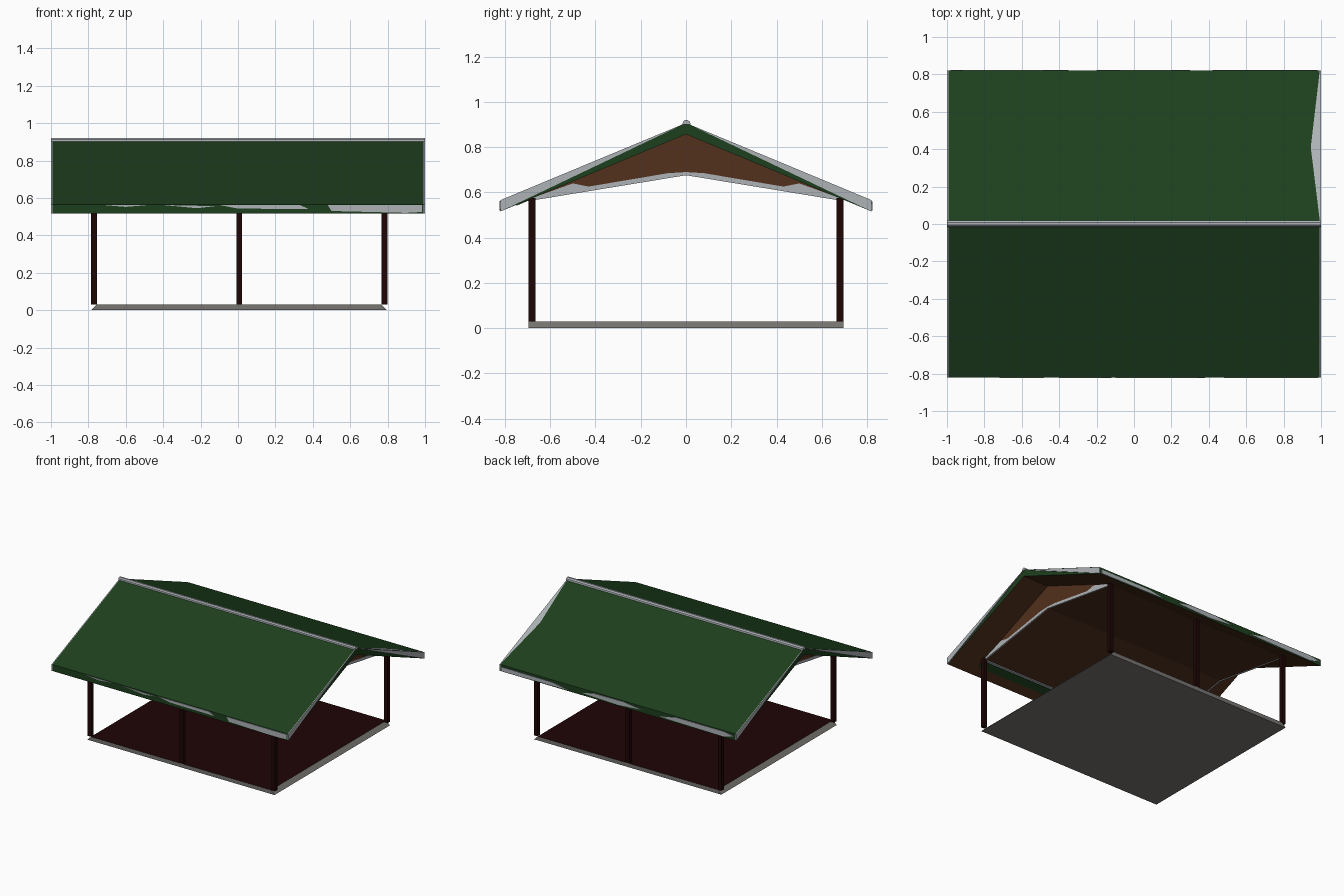
import bpy, bmesh

cube = bpy.data.objects.get("Cube")
if cube:
    bpy.data.objects.remove(cube, do_unlink=True)


def material(name, rgb):
    m = bpy.data.materials.new(name)
    m.use_nodes = True
    m.diffuse_color = (*rgb, 1)
    m.node_tree.nodes["Principled BSDF"].inputs["Base Color"].default_value = (*rgb, 1)
    return m


GREEN = material("roof green", (0.0125, 0.05, 0.0125))
TRIM = material("pale grey trim", (0.42, 0.45, 0.47))
STONE = material("concrete grey", (0.19, 0.18, 0.17))
MAROON = material("dark maroon", (0.013, 0.0015, 0.0015))
BROWN = material("wood brown", (0.085, 0.03, 0.012))


def prism(name, outline, start, end, mats, axis="x", rule=None):
    """Extrude an outline along x (points are y, z) or along y (points are x, z)."""
    bm = bmesh.new()
    rings = []
    for d in (start, end):
        rings.append([bm.verts.new((d, a, z) if axis == "x" else (a, d, z))
                      for a, z in outline])
    n = len(outline)
    for ring in rings:
        bm.faces.new(ring)
    for i in range(n):
        j = (i + 1) % n
        bm.faces.new((rings[0][i], rings[0][j], rings[1][j], rings[1][i]))
    bmesh.ops.recalc_face_normals(bm, faces=bm.faces)
    bm.normal_update()
    if rule:
        for f in bm.faces:
            f.material_index = rule(f.normal)
    me = bpy.data.meshes.new(name)
    bm.to_mesh(me)
    bm.free()
    for m in mats:
        me.materials.append(m)
    ob = bpy.data.objects.new(name, me)
    bpy.context.collection.objects.link(ob)
    return ob


def flip(points, s):
    return [(s * a, z) for a, z in points]


RIDGE, EAVE, HALF, THICK = 0.907, 0.566, 0.82, 0.05
END, GABLE = 0.993, 0.78


def roof_z(y):
    return RIDGE - (RIDGE - EAVE) * abs(y) / HALF


# Floor slab: bevelled at the two ends, maroon floor on top
prism("floor_slab", [(-0.785, 0), (0.795, 0), (0.765, 0.03), (-0.755, 0.03)],
      -0.695, 0.695, [STONE, MAROON], "y", lambda n: int(n.z > 0.9))

# Six posts
for side, s in (("front", -1), ("back", 1)):
    for label, x in (("right", -0.77), ("middle", 0.007), ("left", 0.783)):
        prism(f"{side}_{label}_post",
              [(x - 0.015, 0.03), (x + 0.015, 0.03),
               (x + 0.015, 0.575), (x - 0.015, 0.575)],
              s * 0.665, s * 0.695, [MAROON], "y")

# Exposed pale patches along each eave edge
PATCHES = {
    "front": [
        [(0.48, 0.562), (0.985, 0.562), (0.985, 0.525), (0.9, 0.52), (0.5, 0.53)],
        [(-0.1, 0.562), (0.33, 0.562), (0.38, 0.54), (0.0, 0.543)],
        [(-0.4, 0.562), (-0.12, 0.556), (-0.22, 0.545)],
        [(-0.72, 0.562), (-0.48, 0.562), (-0.6, 0.552)],
    ],
    "back": [
        [(-0.98, 0.545), (-0.9, 0.56), (-0.5, 0.56), (-0.35, 0.53), (-0.9, 0.522)],
        [(-0.2, 0.54), (-0.05, 0.56), (0.2, 0.558), (0.3, 0.535), (0.0, 0.525)],
        [(0.42, 0.525), (0.55, 0.548), (0.98, 0.55), (0.98, 0.52)],
    ],
}

# Roof slopes, wood underneath
for side, s in (("front", -1), ("back", 1)):
    prism(f"{side}_roof_slope",
          flip([(0, RIDGE), (HALF, EAVE), (HALF, EAVE - THICK), (0, RIDGE - THICK)], s),
          -END, END, [GREEN, BROWN], "x", lambda n: int(n.z < -0.5))

    # Pale wedge trim on the sloping end edges
    for end, e in (("right", -1), ("left", 1)):
        prism(f"{side}_{end}_rake_trim",
              flip([(0, RIDGE), (HALF, EAVE), (HALF, EAVE - THICK)], s),
              e * END, e * (END + 0.006), [TRIM])

    for i, pts in enumerate(PATCHES[side]):
        prism(f"{side}_eave_trim_{i + 1}", pts, s * HALF, s * (HALF + 0.004), [TRIM], "y")

# Thin rail on the front post tops, with a green soffit strip outside it
prism("front_eave_rail", [(-0.67, 0.562), (-0.69, 0.562), (-0.69, 0.57), (-0.67, 0.57)],
      -GABLE, GABLE, [TRIM])
prism("front_soffit_strip",
      [(y, roof_z(y) - THICK - d) for y, d in
       ((-0.695, 0), (-0.75, 0), (-0.75, 0.004), (-0.695, 0.004))],
      -GABLE, GABLE, [GREEN])

# Pale sliver where the left end of the back slope is worn
me = bpy.data.meshes.new("back_roof_sliver")
me.from_pydata([(x, y, roof_z(y) + 0.003) for x, y in
                ((END, 0.02), (END, HALF), (0.945, 0.41))], [], [(0, 1, 2)])
me.materials.append(TRIM)
bpy.context.collection.objects.link(bpy.data.objects.new("back_roof_sliver", me))

# Ridge cap
prism("ridge_cap", [(-0.015, 0.9), (0.02, 0.9), (0.018, 0.912), (0.008, 0.92),
                    (-0.006, 0.92), (-0.014, 0.912)], -1, 1, [TRIM])

# Low vaulted ceiling between the gables
prism("ceiling", [(-0.68, 0.567), (0, 0.68), (0.68, 0.567), (0.68, 0.573),
                  (0, 0.686), (-0.68, 0.573)], -GABLE + 0.005, GABLE - 0.005, [BROWN])

# Gable panels and their raised lower chords
for end, e in (("right", -1), ("left", 1)):
    for side, s in (("front", -1), ("back", 1)):
        prism(f"{end}_{side}_gable_panel",
              flip([(0, 0.69), (0, RIDGE - THICK), (0.68, roof_z(0.68) - THICK),
                    (0.44, 0.62)], s),
              e * (GABLE - 0.015), e * GABLE, [BROWN])
        prism(f"{end}_{side}_gable_chord",
              flip([(0, 0.676), (0, 0.69), (0.08, 0.685), (0.43, 0.626),
                    (0.5, 0.64), (0.69, 0.572), (0.67, 0.566)], s),
              e * (GABLE - 0.004), e * (GABLE + 0.004), [TRIM])
